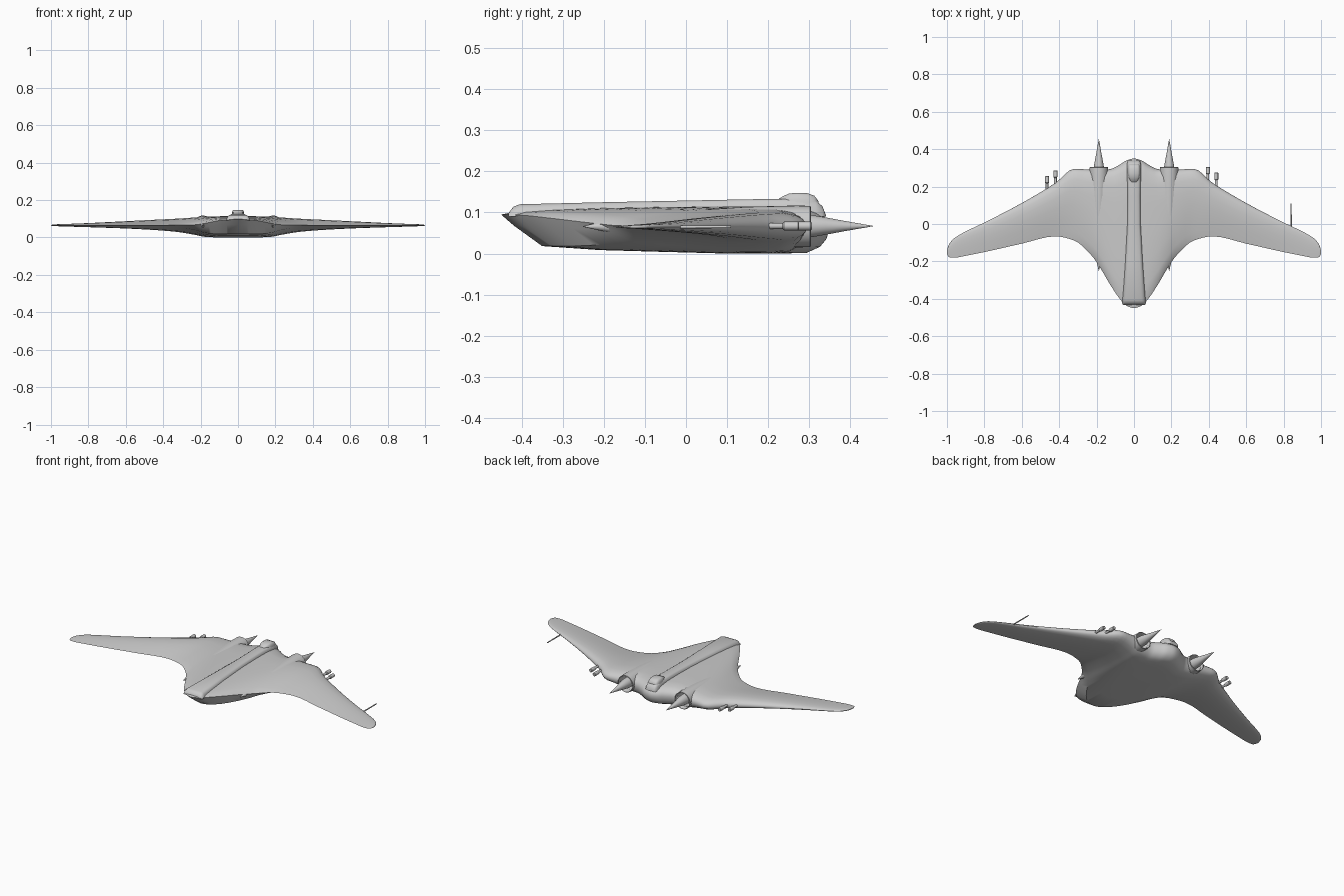
import bpy, bmesh, math

if "Cube" in bpy.data.objects:
    bpy.data.objects.remove(bpy.data.objects["Cube"])


def loft(name, rings, angle=35):
    """Skin a list of equal-length closed rings and cap both ends."""
    bm = bmesh.new()
    vs = [[bm.verts.new(p) for p in r] for r in rings]
    n = len(vs[0])
    for a, b in zip(vs, vs[1:]):
        for i in range(n):
            j = (i + 1) % n
            bm.faces.new((a[i], a[j], b[j], b[i]))
    bm.faces.new(vs[0])
    bm.faces.new(vs[-1])
    bmesh.ops.recalc_face_normals(bm, faces=bm.faces[:])
    me = bpy.data.meshes.new(name)
    bm.to_mesh(me)
    bm.free()
    ob = bpy.data.objects.new(name, me)
    bpy.context.collection.objects.link(ob)
    bpy.ops.object.select_all(action='DESELECT')
    ob.select_set(True)
    bpy.context.view_layer.objects.active = ob
    bpy.ops.object.shade_smooth_by_angle(angle=math.radians(angle))
    return ob


def turned(name, x, z, profile, n=32):
    """Body of revolution along y from (y, radius) pairs."""
    return loft(name, [[(x + r * math.cos(2 * math.pi * i / n), y,
                         z + r * math.sin(2 * math.pi * i / n)) for i in range(n)]
                       for y, r in profile])


def pchip(xs, ys, x):
    """Smooth interpolation without overshoot."""
    d = [(b - a) / (q - p) for a, b, p, q in zip(ys, ys[1:], xs, xs[1:])]
    m = [0] + [2 * a * b / (a + b) if a * b > 0 else 0 for a, b in zip(d, d[1:])] + [d[-1]]
    k = max(i for i in range(len(xs) - 1) if xs[i] <= x + 1e-9)
    h = xs[k + 1] - xs[k]
    t = (x - xs[k]) / h
    return ((2*t**3 - 3*t*t + 1) * ys[k] + (t**3 - 2*t*t + t) * h * m[k]
            + (3*t*t - 2*t**3) * ys[k + 1] + (t**3 - t*t) * h * m[k + 1])


# Blended wing body: x, leading y, trailing y, trailing z, top z, bottom z, wing-section blend
stations = [
    (0, .35, -.45, .095, .115, 0, 0),
    (.04, .34, -.437, .095, .115, 0, 0),
    (.08, .315, -.395, .093, .114, 0, 0),
    (.13, .293, -.32, .085, .112, .001, .05),
    (.18, .291, -.235, .075, .110, .004, .2),
    (.23, .291, -.165, .068, .107, .014, .5),
    (.32, .295, -.088, .066, .101, .029, .9),
    (.42, .22, -.066, .065, .096, .038, 1),
    (.6, .112, -.105, .065, .087, .048, 1),
    (.8, .008, -.15, .065, .077, .055, 1),
    (.9, -.04, -.17, .065, .073, .058, 1),
    (.96, -.075, -.18, .065, .071, .060, 1),
    (.99, -.11, -.177, .065, .069, .061, 1),
    (1.0, -.14, -.16, .065, .067, .063, 1),
]
chord = [0, .01, .03, .07, .15, .3, .5, .7, .875, .96, 1]
body_up = [0, .4, .65, .88, 1, 1, .95, .85, .6, .35, 0]
body_lo = [0, .45, .75, .97, 1, 1, .95, .9, .8, .28, 0]
wing_f = [0, .3, .52, .75, .95, 1, .85, .55, .24, .08, 0]

cols = list(zip(*stations))
half = []
for a, b in zip(cols[0], cols[0][1:]):
    half += [a + (b - a) * i / 4 for i in range(4)]
half.append(1.0)


def section(x):
    le, te, zte, top, bot, w = (pchip(cols[0], c, min(abs(x), 1)) for c in cols[1:])
    up, lo = [], []
    for t, fu, fl, fw in zip(chord, body_up, body_lo, wing_f):
        y, z = le + (te - le) * t, .065 + (zte - .065) * t
        up.append((x, y, z + (top - z) * (fu + (fw - fu) * w)))
        lo.append((x, y, z + (bot - z) * (fl + (fw - fl) * w)))
    return up + lo[-2:0:-1]


wing = loft("wing_body", [section(x) for x in [-h for h in half[:0:-1]] + half], 40)

# Engines: hollow intake, tapering nacelle, pointed intake spike
for side, s in (("left", -1), ("right", 1)):
    x = s * .188
    cut = turned(side + "_intake_cutter", x, .067, [(.23, .043), (.4, .043)])
    cut.hide_render = True
    cut.hide_viewport = True
    mod = wing.modifiers.new("intake", 'BOOLEAN')
    mod.operation = 'DIFFERENCE'
    mod.solver = 'EXACT'
    mod.object = cut
    turned(side + "_nacelle", x, .066,
           [(.24, .001), (.24, .041), (.295, .044), (.304, .047), (.302, .050), (.27, .051),
            (.15, .048), (0, .038), (-.12, .024), (-.2, .012), (-.25, .001)])
    turned(side + "_intake_spike", x, .067,
           [(.235, .03), (.3, .028), (.34, .021), (.38, .0135), (.42, .0065), (.455, .0005)])


# Spine and canopy: rounded ridges along y from (y, half width, top z)
def ridge(name, rows, base):
    rings = []
    for y, w, top in rows:
        h = top - base
        right = [(w * 1.15, 0), (w * 1.05, .6), (w * .92, .88), (w * .7, 1)]
        rings.append([(px, y, base + h * f) for px, f in right]
                     + [(-px, y, base + h * f) for px, f in reversed(right)])
    return loft(name, rings, 40)


ridge("spine", [(-.432, .052, .098), (-.42, .056, .114), (-.405, .056, .12), (-.2, .044, .125),
                (0, .034, .129), (.15, .033, .132), (.28, .035, .134), (.315, .034, .13),
                (.332, .03, .115), (.34, .024, .095)], .09)
ridge("canopy", [(.225, .016, .133), (.235, .022, .139), (.25, .028, .146), (.27, .031, .148),
                 (.295, .031, .147), (.312, .029, .141), (.322, .025, .128)], .11)

# Guns: slim barrel with a thicker muzzle
for i, (x, y) in enumerate([(-.465, .257), (-.42, .287), (.395, .306), (.44, .275)]):
    turned("gun_%d" % (i + 1), x, .067,
           [(y - .13, .007), (y - .04, .007), (y - .036, .0105), (y - .003, .0105), (y, .008)], 16)

# Air-speed probe on one wing
turned("probe", .84, .065, [(-.03, .004), (.11, .003)], 12)
